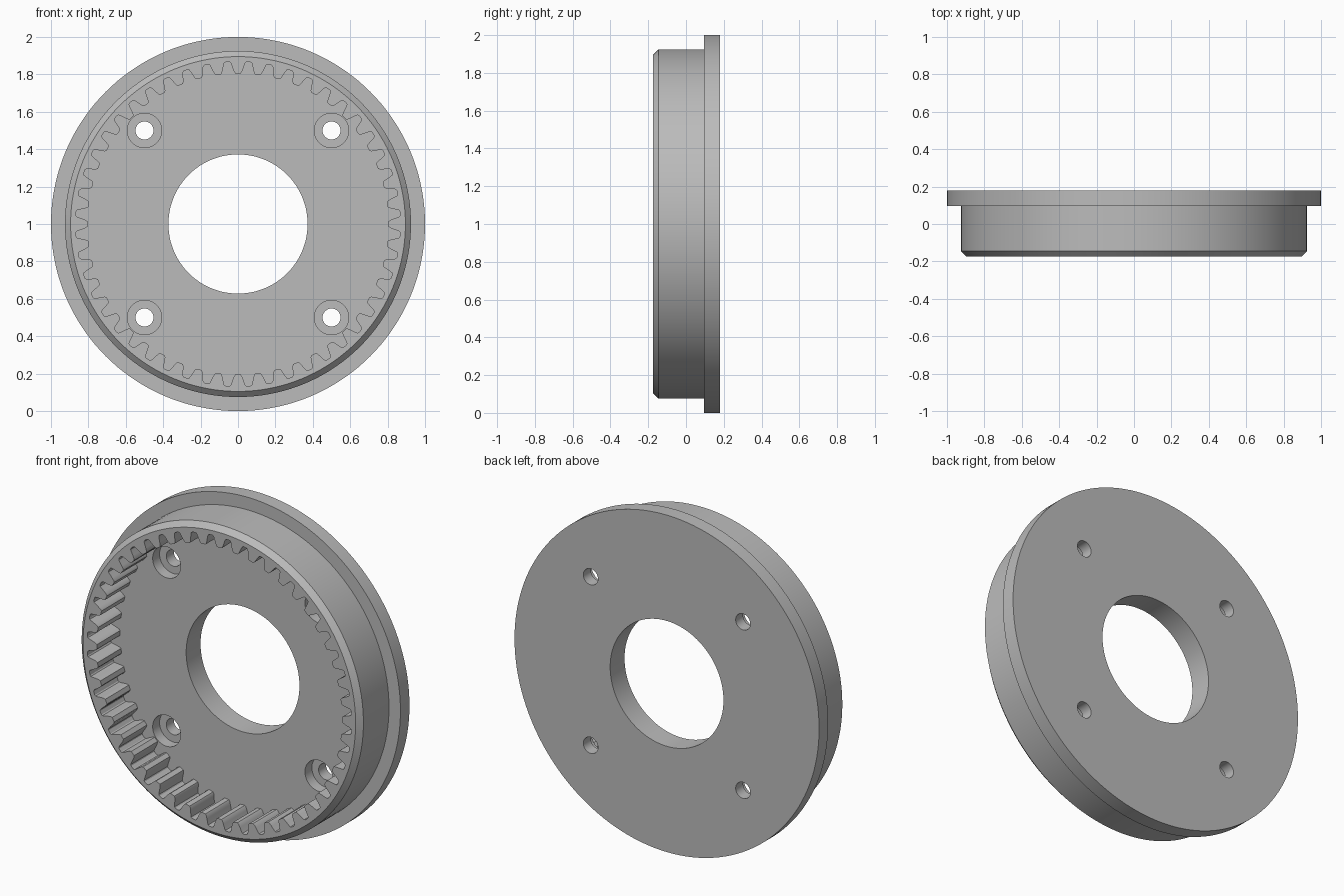
import bpy
import bmesh
from math import pi, radians, sin, cos
from mathutils import Matrix

cube = bpy.data.objects.get("Cube")
if cube:
    bpy.data.objects.remove(cube, do_unlink=True)

BACK, FLANGE, FRONT, FLOOR, SEAT = 0.18, 0.095, -0.175, 0.045, 0.11
SEGMENTS, TEETH = 144, 48

grey = bpy.data.materials.new("plain grey")
grey.use_nodes = True
colour = (0.5, 0.5, 0.5, 1)
grey.diffuse_color = colour
grey.node_tree.nodes["Principled BSDF"].inputs["Base Color"].default_value = colour


def stack(name, rings, x=0, z=1):
    """Solid along y from rings of (y, outline), each outline a list of (radius, angle)."""
    bm = bmesh.new()
    loops = [[bm.verts.new((x + r * cos(a), y, z + r * sin(a))) for r, a in outline]
             for y, outline in rings]
    for low, high in zip(loops, loops[1:]):
        for i in range(len(low)):
            bm.faces.new((low[i - 1], low[i], high[i], high[i - 1]))
    bm.faces.new(loops[0])
    bm.faces.new(loops[-1])
    bmesh.ops.recalc_face_normals(bm, faces=bm.faces)
    mesh = bpy.data.meshes.new(name)
    bm.to_mesh(mesh)
    bm.free()
    obj = bpy.data.objects.new(name, mesh)
    bpy.context.collection.objects.link(obj)
    return obj


def circle(r, n=SEGMENTS):
    return [(r, 2 * pi * i / n) for i in range(n)]


def cylinder(name, r, y0, y1, x=0, z=1, n=SEGMENTS):
    return stack(name, [(y0, circle(r, n)), (y1, circle(r, n))], x, z)


# Flanged body with a chamfered front rim
body = stack("ring_gear_housing", [
    (FRONT, circle(0.895)), (FRONT + 0.03, circle(0.925)),
    (FLANGE, circle(0.925)), (FLANGE, circle(1)), (BACK, circle(1))])
body.data.materials.append(grey)

# Toothed pocket: half a tooth as (fraction of pitch, radius), mirrored and repeated
half = [(0.13, 0.805), (0.19, 0.812), (0.25, 0.83), (0.31, 0.853), (0.35, 0.864), (0.41, 0.868)]
tooth = [(-f, r) for f, r in reversed(half)] + half
outline = [(r, 2 * pi * (i + f) / TEETH) for i in range(TEETH) for f, r in tooth]
cutters = [stack("tooth_pocket_cutter", [(FRONT - 0.1, outline), (FLOOR, outline)])]

# Central bore and four counterbored screw holes
cutters.append(cylinder("bore_cutter", 0.372, FRONT - 0.1, BACK + 0.1))
for x in (-0.5, 0.5):
    for z in (0.5, 1.5):
        cutters.append(cylinder("counterbore_cutter", 0.092, FRONT - 0.1, SEAT, x, z, 48))
        cutters.append(cylinder("screw_hole_cutter", 0.048, FRONT - 0.1, BACK + 0.1, x, z, 48))

bpy.ops.object.select_all(action='DESELECT')
body.select_set(True)
bpy.context.view_layer.objects.active = body
for cutter in cutters:
    cutter.hide_render = True
    cut = body.modifiers.new(cutter.name, 'BOOLEAN')
    cut.operation = 'DIFFERENCE'
    cut.solver = 'EXACT'
    cut.object = cutter
    bpy.ops.object.modifier_apply(modifier=cut.name)
    bpy.data.objects.remove(cutter, do_unlink=True)

bpy.ops.object.shade_smooth_by_angle(angle=radians(28))
